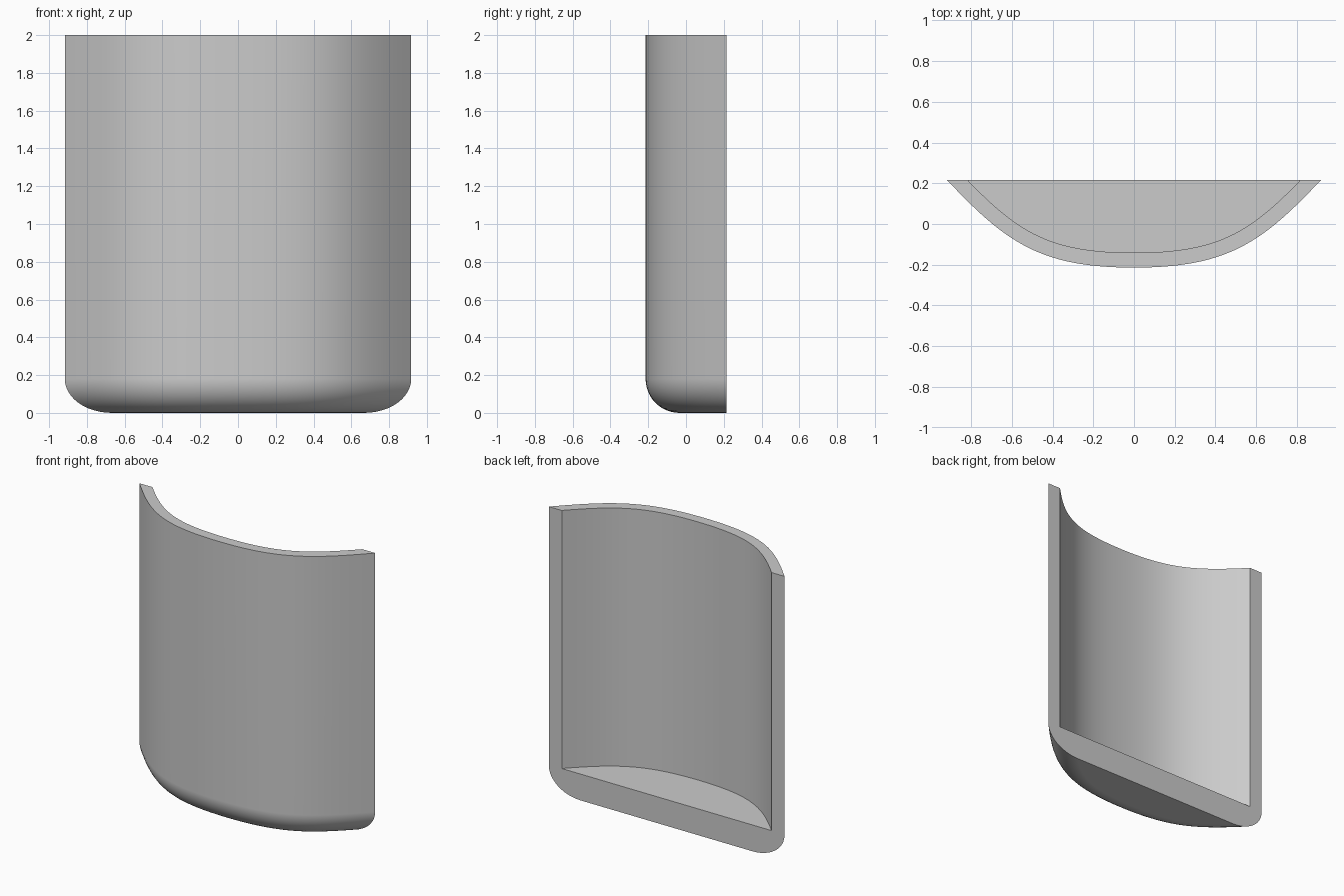
import bpy, bmesh, math
from mathutils import Vector

cube = bpy.data.objects.get("Cube")
if cube:
    bpy.data.objects.remove(cube, do_unlink=True)

BACK, HEIGHT = 0.215, 2.0
RADIUS, WALL, FLOOR = 0.18, 0.073, 0.185
STEPS, ROUND = 28, 12

# Half of the plan curve, with its unit tangent, from the middle of the front
# to the back edge, then a straight run past the back for trimming
CTRL = [Vector(p) for p in ((0, -0.214), (0.46, -0.214), (0.63, -0.09), (0.917, BACK))]


def plan(t):
    a, b, c, d = CTRL
    s = 1 - t
    pos = a * s**3 + b * 3 * s * s * t + c * 3 * s * t * t + d * t**3
    tan = (b - a) * s * s + (c - b) * 2 * s * t + (d - c) * t * t
    return pos, tan.normalized()


half = [plan(i / STEPS) for i in range(STEPS + 1)]
end, tan = half[-1]
half.append((end + tan * 0.1, tan))


def ring(bm, inset, z):
    """Plan curve moved inward by inset, mirrored to both sides, at height z."""
    pts = [p + Vector((-t.y, t.x)) * inset for p, t in half]
    both = [(-p.x, p.y) for p in reversed(pts[1:])] + [(p.x, p.y) for p in pts]
    return [bm.verts.new((x, y, z)) for x, y in both]


bm = bmesh.new()

# Rounded bottom edge, outer wall, rim and inner wall
section = []
for i in range(ROUND + 1):
    a = math.pi / 2 * i / ROUND
    section.append((RADIUS * (1 - math.sin(a)), RADIUS * (1 - math.cos(a))))
section += [(0, HEIGHT), (WALL, HEIGHT), (WALL, FLOOR)]
rings = [ring(bm, d, z) for d, z in section]
for low, high in zip(rings, rings[1:]):
    for i in range(len(low) - 1):
        bm.faces.new((low[i], low[i + 1], high[i + 1], high[i]))

# Underside and inner floor
bm.faces.new(rings[0])
bm.faces.new(rings[-1])

# Trim flat at the back and close the cut
cut = bmesh.ops.bisect_plane(bm, geom=bm.verts[:] + bm.edges[:] + bm.faces[:], dist=1e-5,
                             plane_co=(0, BACK, 0), plane_no=(0, 1, 0), clear_outer=True)
edges = [e for e in cut["geom_cut"] if isinstance(e, bmesh.types.BMEdge)]
bmesh.ops.edgeloop_fill(bm, edges=edges)
bmesh.ops.recalc_face_normals(bm, faces=bm.faces[:])

mesh = bpy.data.meshes.new("open_back_pocket")
bm.to_mesh(mesh)
bm.free()
pocket = bpy.data.objects.new("open_back_pocket", mesh)
bpy.context.collection.objects.link(pocket)

# Single grey material
grey = bpy.data.materials.new("plain_grey")
grey.use_nodes = True
colour = (0.6, 0.6, 0.6, 1)
grey.diffuse_color = colour
grey.node_tree.nodes["Principled BSDF"].inputs["Base Color"].default_value = colour
mesh.materials.append(grey)

# Smooth curves with crisp edges
bpy.ops.object.select_all(action='DESELECT')
pocket.select_set(True)
bpy.context.view_layer.objects.active = pocket
bpy.ops.object.shade_smooth_by_angle(angle=math.radians(30))
weighted = pocket.modifiers.new("even_shading", 'WEIGHTED_NORMAL')
weighted.keep_sharp = True
